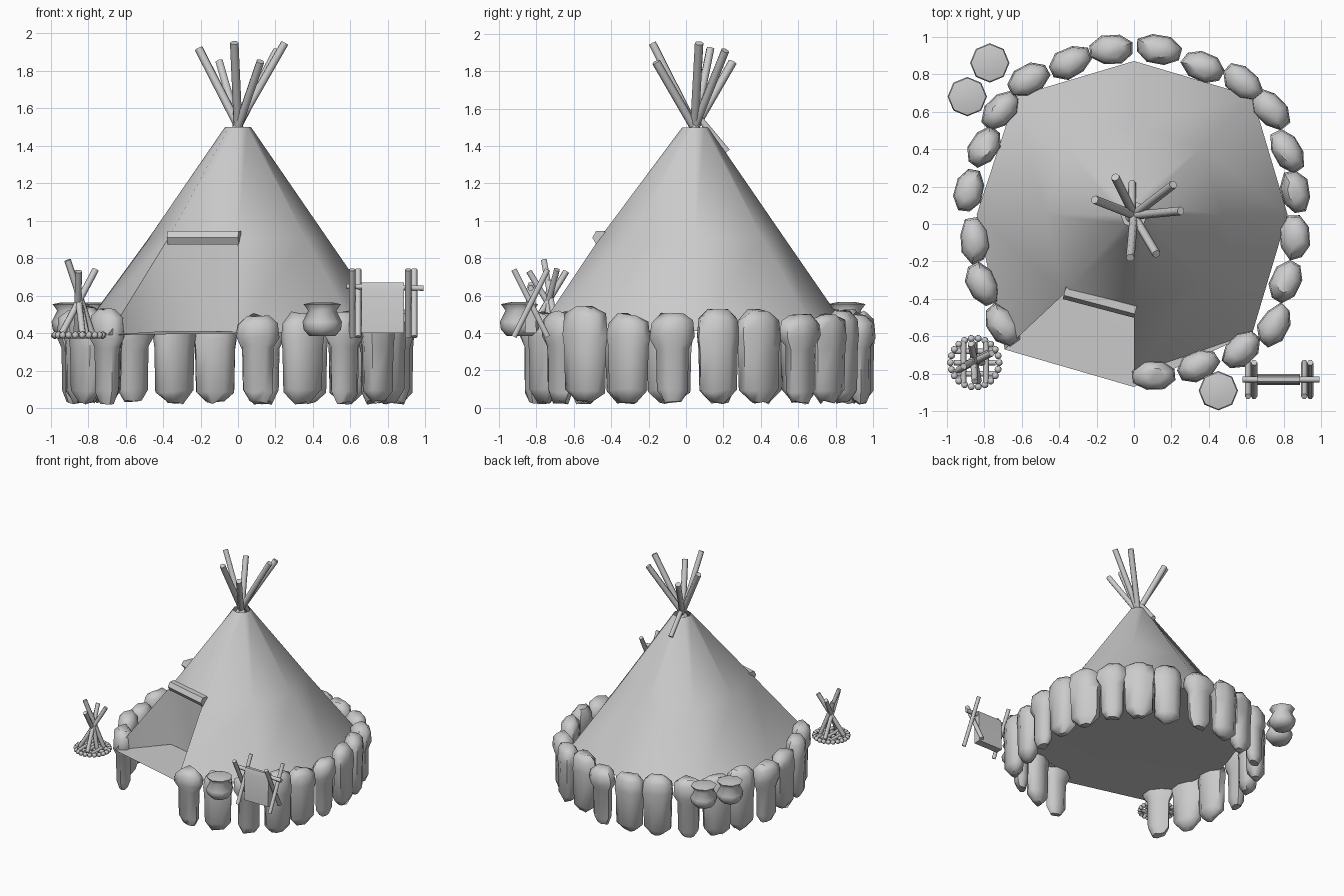
import bpy, bmesh, math, random
from mathutils import Vector

random.seed(4)
cube = bpy.data.objects.get("Cube")
if cube:
    bpy.data.objects.remove(cube, do_unlink=True)

grey = bpy.data.materials.new("plain grey")
grey.use_nodes = True
GREY = (0.6, 0.6, 0.6, 1)
grey.diffuse_color = GREY
grey.node_tree.nodes["Principled BSDF"].inputs["Base Color"].default_value = GREY


def finish(name, bm, angle=40):
    bmesh.ops.recalc_face_normals(bm, faces=bm.faces[:])
    mesh = bpy.data.meshes.new(name)
    bm.to_mesh(mesh)
    bm.free()
    mesh.materials.append(grey)
    obj = bpy.data.objects.new(name, mesh)
    bpy.context.collection.objects.link(obj)
    bpy.ops.object.select_all(action='DESELECT')
    obj.select_set(True)
    bpy.context.view_layer.objects.active = obj
    bpy.ops.object.shade_smooth_by_angle(angle=math.radians(angle))
    return obj


def skin(bm, rings, caps=True, skip=()):
    """Joins equal rings of points with quads; skip holds (row, column) gaps."""
    rows = [[bm.verts.new(p) for p in ring] for ring in rings]
    n = len(rows[0])
    for r in range(len(rows) - 1):
        for c in range(n):
            if (r, c) not in skip:
                d = (c + 1) % n
                bm.faces.new((rows[r][c], rows[r][d], rows[r + 1][d], rows[r + 1][c]))
    if caps:
        bm.faces.new(rows[0][::-1])
        bm.faces.new(rows[-1])


def stick(bm, a, b, radius=0.02, sides=6):
    a, b = Vector(a), Vector(b)
    turn = (b - a).to_track_quat('Z', 'Y')
    circle = [turn @ Vector((radius * math.cos(t), radius * math.sin(t), 0))
              for t in (math.tau * i / sides for i in range(sides))]
    skin(bm, [[p + end for p in circle] for end in (a, b)])


def octagon(radius, z, diagonal=1.0):
    points = []
    for i in range(8):
        r = radius * (diagonal if i % 2 else 1)
        t = i * math.tau / 8
        points.append((r * math.cos(t), 0.05 + r * math.sin(t), z))
    return points


# Tent cover, reaching straight down to its hem, with a doorway in one face
hem = octagon(0.82, 0.41, 1.09)
hem[4] = (-0.84, 0.05, 0.41)
hem[5] = corner = (-0.69, -0.67, 0.39)
hem[6] = (0, -0.8, 0.4)
waist = octagon(0.475, 0.91, 1.07)
waist[5] = door_left = (-0.37, -0.37, 0.91)
waist[6] = door_right = (0, -0.46, 0.91)
bm = bmesh.new()
skin(bm, [hem, waist, octagon(0.07, 1.5)], False, skip={(0, 5)})
finish("tent_cover", bm, 60)

# Upright door cloth set back under the roll, with a side cheek
bm = bmesh.new()
top_l, top_r, foot_r, foot_l, out = [bm.verts.new(p) for p in (
    door_left, door_right, (*door_right[:2], 0.41), (*door_left[:2], 0.41), corner)]
bm.faces.new((top_l, top_r, foot_r, foot_l))
bm.faces.new((top_l, foot_l, out))
finish("door_cloth", bm, 60)

# Floor with a pointed sill at the doorway
bm = bmesh.new()
rim = [bm.verts.new(p) for p in hem]
rim[6].co.y = -0.87
centre = bm.verts.new((0, 0.05, 0.42))
for i in range(8):
    bm.faces.new((rim[i], rim[(i + 1) % 8], centre))
finish("floor", bm)

# Poles out of the smoke hole
bm = bmesh.new()
for top in [(-0.21, 0.13, 1.92), (-0.1, 0.25, 1.85), (-0.02, -0.18, 1.95),
            (0.12, -0.16, 1.85), (0.25, 0.07, 1.95), (0.21, 0.21, 1.91)]:
    foot = (-0.12 * top[0], 0.05 - 0.1 * top[1], 1.46)
    stick(bm, foot, top, 0.023)
stick(bm, (-0.01, 0.07, 1.55), (-0.01, 0.22, 1.37), 0.02)
finish("tent_poles", bm, 65)

# Rolled door cloth
bm = bmesh.new()
stick(bm, (-0.37, -0.36, 0.91), (0.01, -0.46, 0.91), 0.042)
finish("door_roll", bm, 30)

# Ring of standing stones, open at the doorway; some have a narrow shaft under a cap
PLACES = [(0.11, -0.81), (0.34, -0.76), (0.57, -0.67), (0.75, -0.54), (0.81, -0.31),
          (0.86, -0.07), (0.86, 0.17), (0.82, 0.39), (0.73, 0.61), (0.58, 0.76),
          (0.37, 0.84), (0.13, 0.93), (-0.12, 0.93), (-0.34, 0.86), (-0.56, 0.77),
          (-0.71, 0.61), (-0.8, 0.41), (-0.88, 0.18), (-0.85, -0.09), (-0.81, -0.32),
          (-0.7, -0.54)]
for k, (cx, cy) in enumerate(PLACES):
    yaw = math.atan2(cy, cx) + random.uniform(-0.15, 0.15)
    shaft = 0.72 if k == 0 or k % 3 == 2 else 0.93
    lift = random.uniform(-0.01, 0.04)
    shape = [random.uniform(0.95, 1.1) for _ in range(8)]
    rings = []
    for z, s in [(0.03, 0.4), (0.09, shaft * 0.95), (0.32, shaft), (0.38, 1),
                 (0.46, 0.92), (0.5, 0.5)]:
        ring = []
        for i in range(8):
            t = math.tau * (i + 0.5) / 8
            u, v = 0.08 * s * shape[i] * math.cos(t), 0.122 * s * shape[i] * math.sin(t)
            ring.append((cx + u * math.cos(yaw) - v * math.sin(yaw),
                         cy + u * math.sin(yaw) + v * math.cos(yaw),
                         z + (lift if z > 0.4 else 0) + random.uniform(-0.012, 0.012)))
        rings.append(ring)
    bm = bmesh.new()
    skin(bm, rings)
    finish("stone_%02d" % (k + 1), bm, 55)

# Clay pots with domed lids
for k, (x, y) in enumerate([(-0.77, 0.86), (-0.89, 0.68), (0.45, -0.89)]):
    bm = bmesh.new()
    skin(bm, [[(x + r * math.cos(i * math.tau / 8), y + r * math.sin(i * math.tau / 8), z)
               for i in range(8)]
              for r, z in [(0.07, 0.385), (0.1, 0.42), (0.105, 0.46), (0.075, 0.52),
                           (0.1, 0.555), (0.05, 0.565)]])
    finish("pot_%d" % (k + 1), bm, 60)

# Campfire: ring of pebbles, crossed logs and leaning sticks
fx, fy = -0.85, -0.74
bm = bmesh.new()
for i in range(22):
    t = math.tau * i / 22
    made = bmesh.ops.create_icosphere(bm, subdivisions=1, radius=0.021)["verts"]
    bmesh.ops.translate(bm, verts=made,
                        vec=(fx + 0.13 * math.cos(t), fy + 0.13 * math.sin(t), 0.39))
finish("fire_pebbles", bm, 60)
bm = bmesh.new()
for d in (-0.06, 0, 0.06):
    stick(bm, (fx - 0.11, fy + d, 0.385), (fx + 0.11, fy + d, 0.385), 0.015)
    stick(bm, (fx + d, fy - 0.11, 0.395), (fx + d, fy + 0.11, 0.395), 0.015)
for foot, top in [((0.07, 0.05), (-0.06, -0.02, 0.79)), ((-0.09, -0.04), (0.09, 0.05, 0.74)),
                  ((0.02, -0.1), (-0.02, 0.1, 0.73)), ((-0.01, 0.1), (0, -0.1, 0.73)),
                  ((0.04, 0), (-0.02, 0.01, 0.68))]:
    stick(bm, (fx + foot[0], fy + foot[1], 0.4), (fx + top[0], fy + top[1], top[2]), 0.018)
finish("fire_sticks", bm, 65)

# Drying rack: two crossed pairs of legs, a bar and a hanging hide
bm = bmesh.new()
for x in (0.625, 0.925):
    for side in (-1, 1):
        stick(bm, (x + 0.016 * side, -0.83 - 0.09 * side, 0.38),
              (x + 0.016 * side, -0.83 + 0.09 * side, 0.74), 0.017)
stick(bm, (0.58, -0.83, 0.65), (0.99, -0.83, 0.64), 0.016)
finish("rack_frame", bm, 65)
bm = bmesh.new()
skin(bm, [[(x, -0.83 + y, z) for x, y in [(0.66, -w), (0.885, -w), (0.885, w), (0.66, w)]]
          for z, w in [(0.4, 0.03), (0.63, 0.025), (0.67, 0.012)]])
finish("hanging_hide", bm, 30)
